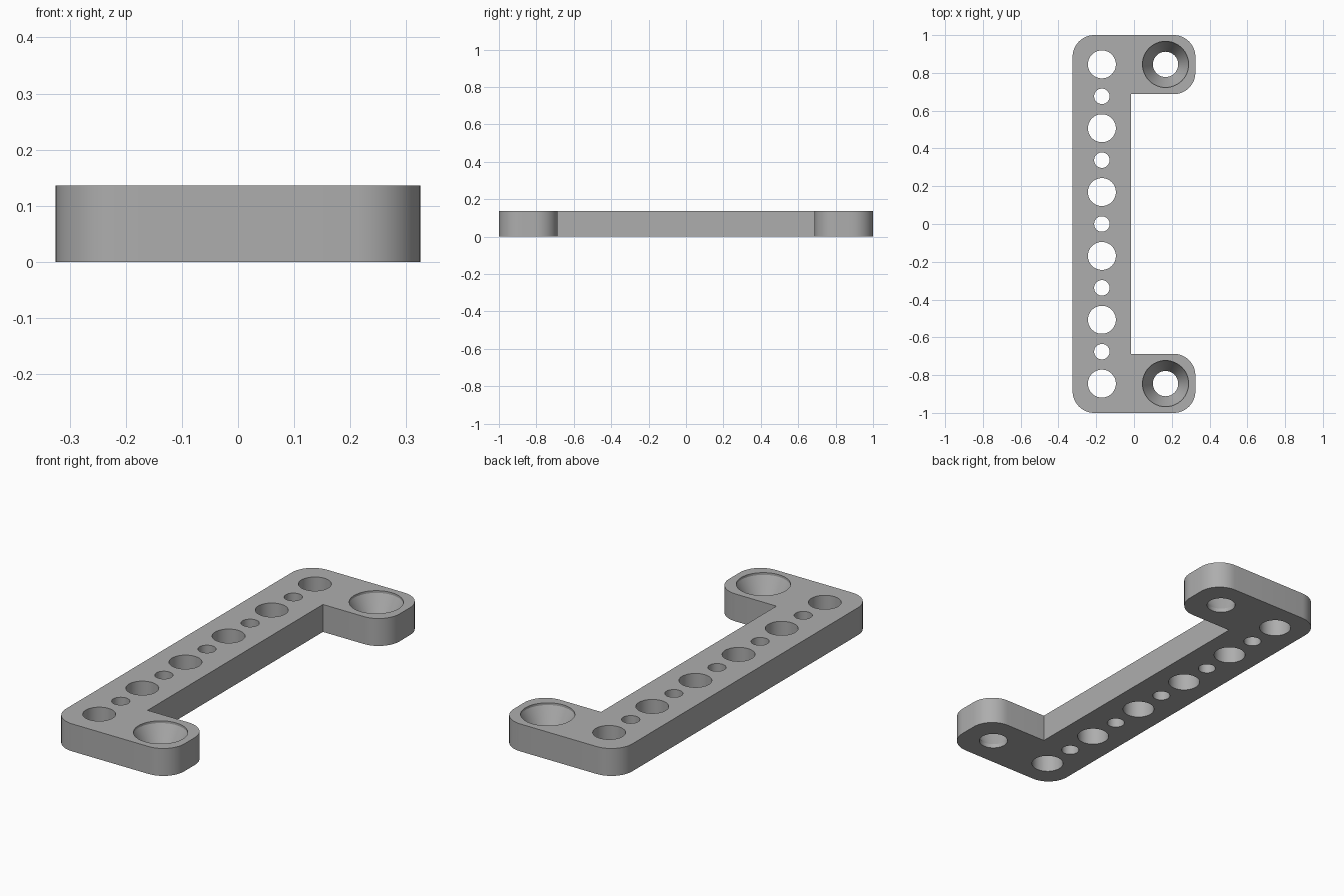
import bpy
import bmesh
from math import cos, sin, pi, radians

HEIGHT = 0.136
PITCH = 0.169
HOLE_X = -0.17
SEGMENTS = 48

if "Cube" in bpy.data.objects:
    bpy.data.objects.remove(bpy.data.objects["Cube"])

grey = bpy.data.materials.new("plain grey")
grey.use_nodes = True
colour = (0.42, 0.42, 0.42, 1)
grey.diffuse_color = colour
grey.node_tree.nodes["Principled BSDF"].inputs["Base Color"].default_value = colour


def make_object(name, bm):
    bmesh.ops.recalc_face_normals(bm, faces=bm.faces)
    mesh = bpy.data.meshes.new(name)
    bm.to_mesh(mesh)
    bm.free()
    mesh.materials.append(grey)
    obj = bpy.data.objects.new(name, mesh)
    bpy.context.collection.objects.link(obj)
    return obj


def add_lathe(bm, x, y, profile):
    """Closed solid of revolution from (radius, z) rings."""
    rings = []
    for radius, z in profile:
        rings.append([bm.verts.new((x + radius * cos(2 * pi * i / SEGMENTS),
                                    y + radius * sin(2 * pi * i / SEGMENTS), z))
                      for i in range(SEGMENTS)])
    for low, high in zip(rings, rings[1:]):
        for i in range(SEGMENTS):
            j = (i + 1) % SEGMENTS
            bm.faces.new((low[i], low[j], high[j], high[i]))
    bm.faces.new(rings[0])
    bm.faces.new(rings[-1])


# Bracket outline: long bar with two arms, outer corners rounded
half = [(-0.015, 0.687, False), (0.325, 0.687, True),
        (0.325, 1.0, True), (-0.325, 1.0, True)]
outline = half + [(x, -y, r) for x, y, r in reversed(half)]
bm = bmesh.new()
base = bm.faces.new([bm.verts.new((x, y, 0)) for x, y, r in outline])
extruded = bmesh.ops.extrude_face_region(bm, geom=[base])
top = [v for v in extruded["geom"] if isinstance(v, bmesh.types.BMVert)]
bmesh.ops.translate(bm, verts=top, vec=(0, 0, HEIGHT))
corners = [e for e in bm.edges
           if abs(e.verts[0].co.z - e.verts[1].co.z) > 0.1
           and abs(e.verts[0].co.x) > 0.3]
bmesh.ops.bevel(bm, geom=corners, offset=0.115, offset_type='OFFSET',
                segments=12, profile=0.5, affect='EDGES')
bracket = make_object("bracket", bm)

# Row of alternating large and small holes, plus a screw seat in each arm
bm = bmesh.new()
for i in range(-5, 6):
    radius = 0.074 if i % 2 else 0.041
    add_lathe(bm, HOLE_X, i * PITCH, [(radius, -0.1), (radius, HEIGHT + 0.1)])
for side in (-1, 1):
    add_lathe(bm, 0.167, side * 5 * PITCH,
              [(0.067, -0.1), (0.067, 0.02), (0.122, 0.125), (0.122, HEIGHT + 0.1)])
cutter = make_object("hole_cutter", bm)
cutter.hide_render = True

cut = bracket.modifiers.new("holes", 'BOOLEAN')
cut.operation = 'DIFFERENCE'
cut.solver = 'EXACT'
cut.object = cutter
bpy.context.view_layer.objects.active = bracket
bracket.select_set(True)
bpy.ops.object.modifier_apply(modifier=cut.name)
bpy.data.objects.remove(cutter)
bpy.ops.object.shade_smooth_by_angle(angle=radians(25))
